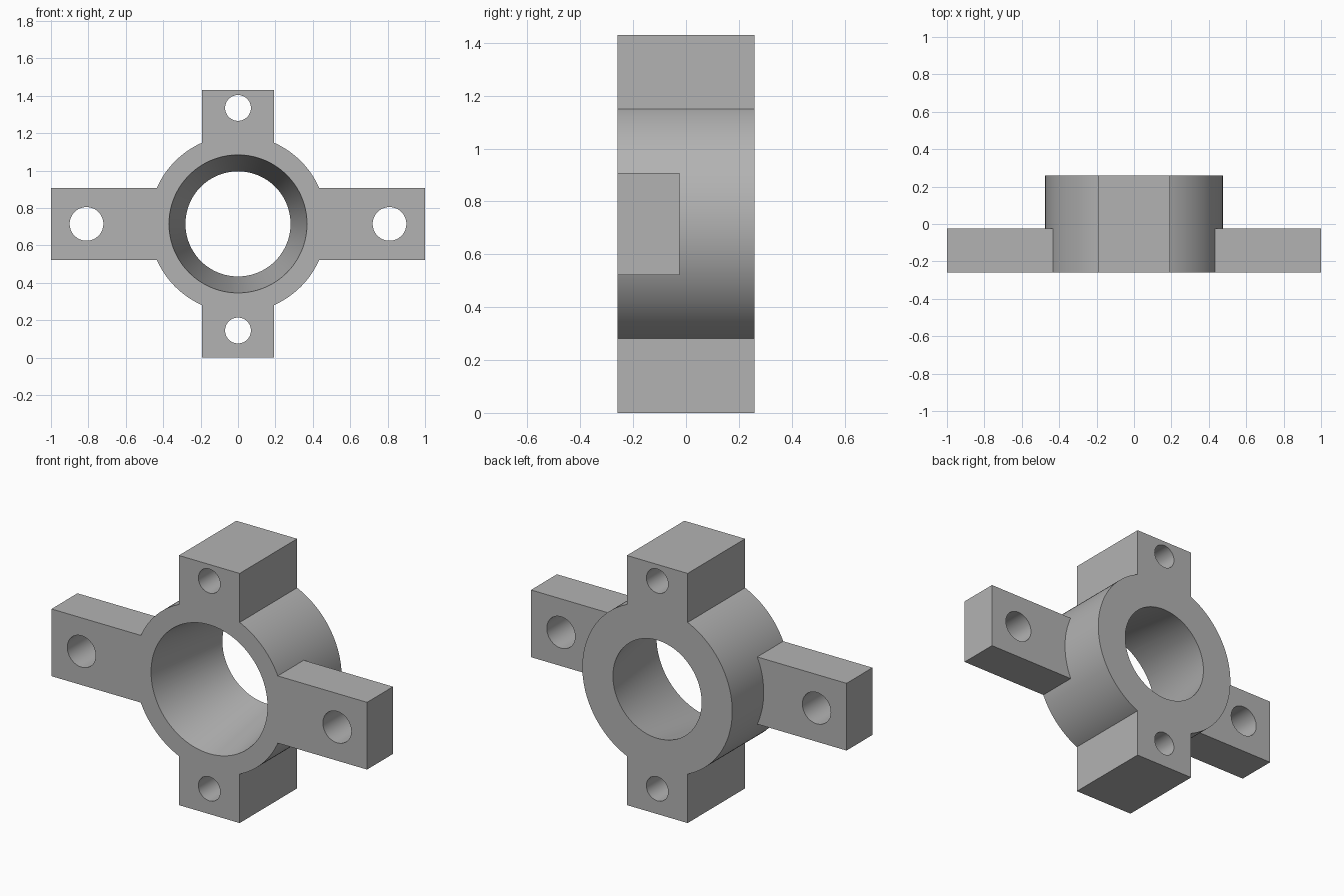
import bpy
import math

if "Cube" in bpy.data.objects:
    bpy.data.objects.remove(bpy.data.objects["Cube"], do_unlink=True)

HEIGHT, DEPTH = 1.43, 0.52
CENTRE = HEIGHT / 2
FRONT = -DEPTH / 2
ARM_WIDTH, ARM_DEPTH = 0.385, 0.235

metal = bpy.data.materials.new("plain grey")
metal.use_nodes = True
grey = (0.45, 0.45, 0.45, 1)
metal.diffuse_color = grey
metal.node_tree.nodes["Principled BSDF"].inputs["Base Color"].default_value = grey


def finish(name):
    ob = bpy.context.object
    ob.name = ob.data.name = name
    ob.data.materials.append(metal)
    bpy.ops.object.transform_apply(location=True, rotation=True, scale=True)
    return ob


def box(name, size, y):
    bpy.ops.mesh.primitive_cube_add(size=1, location=(0, y, CENTRE))
    bpy.context.object.scale = size
    return finish(name)


def round_bar(name, x, z, front_radius, back_radius, depth, sides=64):
    # Lies along y, with its first radius at the front
    bpy.ops.mesh.primitive_cone_add(vertices=sides, radius1=front_radius, radius2=back_radius,
                                    depth=depth, location=(x, 0, z),
                                    rotation=(-math.pi / 2, 0, 0))
    return finish(name)


def combine(target, tool, operation):
    mod = target.modifiers.new(operation.lower(), "BOOLEAN")
    mod.operation, mod.solver, mod.object = operation, "EXACT", tool
    bpy.context.view_layer.objects.active = target
    bpy.ops.object.modifier_apply(modifier=mod.name)
    bpy.data.objects.remove(tool, do_unlink=True)


# Round hub with full-depth vertical lugs and thinner side arms
body = round_bar("mounting_collar", 0, CENTRE, 0.475, 0.475, DEPTH, 128)
combine(body, box("vertical_lugs", (ARM_WIDTH, DEPTH, HEIGHT), 0), "UNION")
combine(body, box("side_arms", (2, ARM_DEPTH, ARM_WIDTH), FRONT + ARM_DEPTH / 2), "UNION")

# Tapered bore, extended past both faces along the same slope
front_r, back_r, extra = 0.369, 0.281, 0.1
slope = (front_r - back_r) / DEPTH
combine(body, round_bar("bore_cutter", 0, CENTRE, front_r + slope * extra,
                        back_r - slope * extra, DEPTH + 2 * extra, 128), "DIFFERENCE")

# Bolt holes through the arms and lugs
for x, z, radius in ((-0.81, CENTRE, 0.09), (0.81, CENTRE, 0.09),
                     (0, 1.335, 0.069), (0, 0.145, 0.069)):
    combine(body, round_bar("bolt_hole_cutter", x, z, radius, radius, 1), "DIFFERENCE")

# One material slot, smooth round walls and crisp edges
while len(body.data.materials) > 1:
    body.data.materials.pop()
for face in body.data.polygons:
    face.material_index = 0
bpy.ops.object.select_all(action="DESELECT")
body.select_set(True)
bpy.context.view_layer.objects.active = body
bpy.ops.object.shade_smooth_by_angle(angle=math.radians(30))
